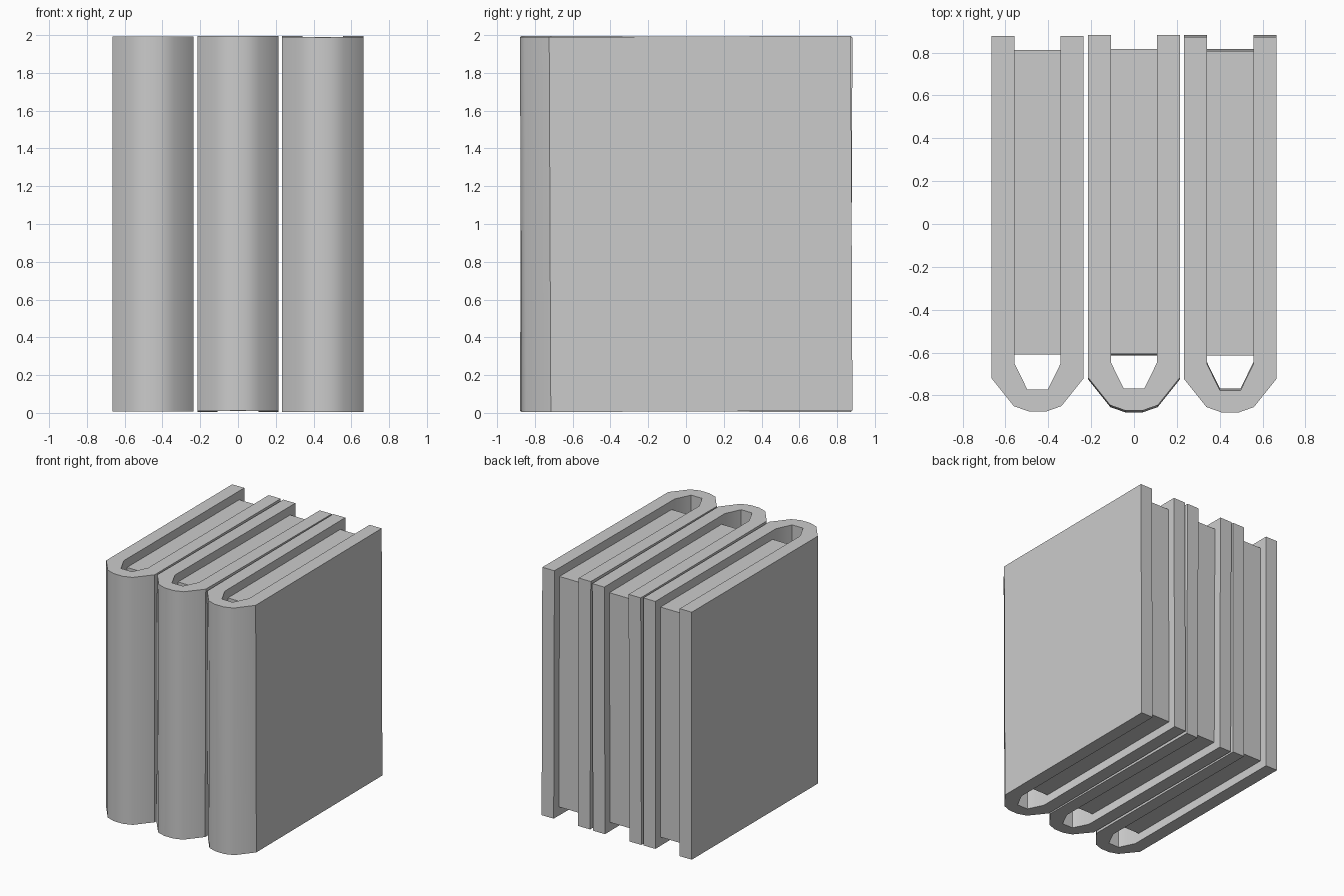
import bpy, bmesh
from math import radians

if "Cube" in bpy.data.objects:
    bpy.data.objects.remove(bpy.data.objects["Cube"])

# half outlines of the cover: outer shell and inner pocket (x, y)
OUTER = [(0.215, 0.877), (0.215, -0.72), (0.111, -0.85), (0.04, -0.875)]
INNER = [(-0.108, 0.877), (-0.108, -0.65), (-0.048, -0.772)]
HEIGHT, INSET = 1.985, 0.07


def mirror(points):
    return [(-x, y) for x, y in reversed(points)]


def extrude_profile(name, points, z0, z1):
    bm = bmesh.new()
    face = bm.faces.new([bm.verts.new((x, y, z0)) for x, y in points])
    new = bmesh.ops.extrude_face_region(bm, geom=[face])["geom"]
    top = [v for v in new if isinstance(v, bmesh.types.BMVert)]
    bmesh.ops.translate(bm, vec=(0, 0, z1 - z0), verts=top)
    bmesh.ops.recalc_face_normals(bm, faces=bm.faces)
    mesh = bpy.data.meshes.new(name)
    bm.to_mesh(mesh)
    bm.free()
    obj = bpy.data.objects.new(name, mesh)
    bpy.context.collection.objects.link(obj)
    return obj


def smooth(obj, angle):
    bpy.ops.object.select_all(action="DESELECT")
    obj.select_set(True)
    bpy.context.view_layer.objects.active = obj
    bpy.ops.object.shade_smooth_by_angle(angle=radians(angle))


def book(index, x, tilt):
    h = HEIGHT / 2
    # cover with wrapped spine
    cover = extrude_profile(f"book_cover_{index}",
                            OUTER + mirror(OUTER) + INNER + mirror(INNER), -h, h)
    smooth(cover, 37)
    # page block, set back from the cover edges
    pages = extrude_profile(f"book_pages_{index}",
                            [(-0.108, -0.61), (0.108, -0.61), (0.108, 0.812), (-0.108, 0.812)],
                            -h + INSET, h - INSET)
    for part in (cover, pages):
        part.location = (x, 0, 1)
        part.rotation_euler.x = radians(tilt)


# three books in a row, two of them leaning very slightly
for i, (x, tilt) in enumerate([(-0.45, 0), (0, -0.25), (0.449, 0.25)], 1):
    book(i, x, tilt)
